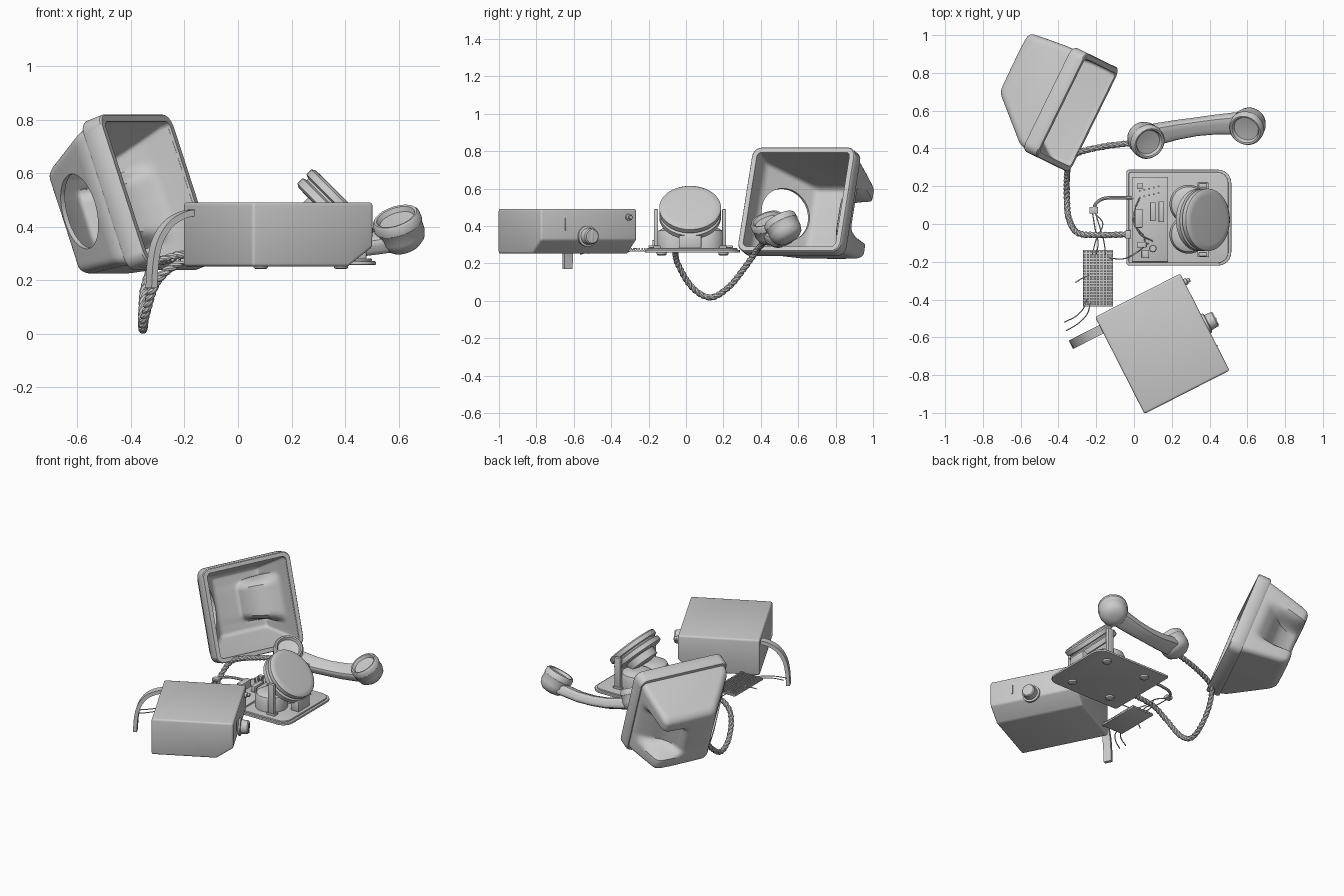
import bpy, bmesh
from math import sin, cos, pi, radians
from mathutils import Vector as V, Matrix as M

if "Cube" in bpy.data.objects:
    bpy.data.objects.remove(bpy.data.objects["Cube"])


def frame(o, x, z):
    x, z = V(x).normalized(), V(z).normalized()
    y = z.cross(x).normalized()
    z = x.cross(y)
    return M.Translation(V(o)) @ M((x, y, z)).transposed().to_4x4()


def add(name, bm, mat=M(), bevel=0, seg=3):
    bmesh.ops.recalc_face_normals(bm, faces=bm.faces)
    me = bpy.data.meshes.new(name)
    bm.to_mesh(me)
    bm.free()
    o = bpy.data.objects.new(name, me)
    bpy.context.collection.objects.link(o)
    o.matrix_world = mat
    if bevel:
        m = o.modifiers.new("bevel", 'BEVEL')
        m.width, m.segments, m.limit_method, m.angle_limit = bevel, seg, 'ANGLE', radians(25)
        bake(o)
    return o


def bake(o):
    bpy.context.view_layer.update()
    dg = bpy.context.evaluated_depsgraph_get()
    me = bpy.data.meshes.new_from_object(o.evaluated_get(dg))
    o.modifiers.clear()
    o.data = me


def box(name, c, s, mat=M(), bevel=0.004):
    bm = bmesh.new()
    bmesh.ops.create_cube(bm, size=1, matrix=M.Translation(V(c)) @ M.Diagonal((*s, 1)))
    return add(name, bm, mat, bevel, 2)


def loft(name, rings, mat=M(), caps=True, bevel=0):
    bm = bmesh.new()
    rs = [[bm.verts.new(p) for p in r] for r in rings]
    n = len(rs[0])
    for a, b in zip(rs, rs[1:] + ([] if caps else rs[:1])):
        for i in range(n):
            bm.faces.new((a[i], a[(i + 1) % n], b[(i + 1) % n], b[i]))
    if caps:
        bm.faces.new(rs[0])
        bm.faces.new(rs[-1])
    return add(name, bm, mat, bevel)


def prism(name, pts, h, mat=M(), bevel=0):
    return loft(name, [[(x, y, z) for x, y in pts] for z in (0, h)], mat, True, bevel)


def lathe(name, prof, mat=M(), n=48):
    return loft(name, [[(r * cos(2 * pi * i / n), r * sin(2 * pi * i / n), z) for i in range(n)]
                       for r, z in prof], mat)


def spline(pts, k=8):
    p = [V(q) for q in pts]
    p = [2 * p[0] - p[1]] + p + [2 * p[-1] - p[-2]]
    out = []
    for a, b, c, d in zip(p, p[1:], p[2:], p[3:]):
        for t in [i / k for i in range(k)]:
            out.append(0.5 * (2 * b + (c - a) * t + (2 * a - 5 * b + 4 * c - d) * t * t
                              + (3 * b - a - 3 * c + d) * t ** 3))
    return out + [p[-2]]


def tangent(p, i):
    return (p[min(i + 1, len(p) - 1)] - p[max(i - 1, 0)]).normalized()


def tube(name, pts, r, k=8, n=8):
    p = spline(pts, k) if k else pts
    side, rings = None, []
    for i, q in enumerate(p):
        t = tangent(p, i)
        side = t.orthogonal() if side is None else side
        side = (side - t * side.dot(t)).normalized()
        up = t.cross(side)
        rings.append([q + r * (cos(2 * pi * j / n) * side + sin(2 * pi * j / n) * up) for j in range(n)])
    return loft(name, rings)


# Equipment box: bevelled prism with a chamfered lower edge
u, v = V((cos(radians(27)), sin(radians(27)), 0)), V((-sin(radians(27)), cos(radians(27)), 0))
oc = V((0.15, -0.634, 0))
prism("equipment_box", [(-.253, .252), (.15, .252), (.253, .325), (.253, .492), (-.253, .492)], .576,
      frame(oc + v * .288, u, -v), .012)
face = lambda vv, z: frame(oc + u * .251 + v * vv + V((0, 0, z)), v, u)
lathe("knob", [(.056, 0), (.056, .012), (.045, .016), (.042, .055), (.036, .062)], face(-.01, .345), 32)
box("knob_pointer", (0, 0, .06), (.012, .075, .01), face(-.01, .345), .003)
lathe("button", [(.018, 0), (.018, .015), (.012, .018), (.012, .03), (.009, .034)], face(.237, .447), 20)
box("slot_plate", (0, 0, .002), (.008, .065, .008), face(-.14, .41), .002)

# Carrying strap, bent downwards
path = spline([(-.235, 0, .455), (-.29, 0, .445), (-.35, 0, .412), (-.395, 0, .35), (-.415, 0, .27), (-.422, 0, .172)], 5)
rings = []
for i, q in enumerate(path):
    t = tangent(path, i)
    nn, w = V((-t.z, 0, t.x)) * .012, V((0, .025, 0))
    rings.append([q + nn + w, q + nn - w, q - nn - w, q - nn + w])
loft("carry_strap", rings, frame(oc + v * .215, u, (0, 0, 1)))


# Rounded rectangle outline, radius r on the +x corners and s on the -x corners
def plate(x0, x1, y0, y1, r, s):
    pts = []
    for ox, oy, rr, a in ((x1 - r, y1 - r, r, 0), (x0 + s, y1 - s, s, 90), (x0 + s, y0 + s, s, 180), (x1 - r, y0 + r, r, 270)):
        pts += [(ox + rr * cos(radians(a + k * 15)), oy + rr * sin(radians(a + k * 15))) for k in range(7)]
    return pts


# Base plate with rounded front corners and feet
prism("base_plate", plate(-.04, .515, -.22, .288, .07, .015), .014, M.Translation((0, 0, .258)), .003)
prism("base_step", plate(-.028, .5, -.207, .275, .06, .01), .012, M.Translation((0, 0, .27)), .003)
for i, (x, y) in enumerate([(x, y) for x in (.085, .385) for y in (-.13, .2)]):
    lathe(f"foot_{i}", [(.02, .243), (.026, .247), (.028, .262)], M.Translation((x, y, 0)), 24)

# Dial unit, bells and supports
dial = frame((.398, .022, .505), (0, 1, 0), (1, 0, 1))
lathe("dial", [(.13, 0), (.154, -.002), (.165, -.01), (.165, -.036), (.15, -.042), (.15, -.05), (.165, -.056),
               (.165, -.084), (.15, -.092), (.1, -.094), (.1, -.14), (.06, -.15)], dial, 64)
for s in (-1, 1):
    lathe(f"bell_{s}", [(.1, .28), (.102, .35), (.092, .375), (.065, .39), (.03, .393)],
          M.Translation((.29, .025 + s * .08, 0)))
    box(f"dial_post_{s}", (.365, .022 + s * .182, .385), (.045, .022, .21))
    box(f"post_foot_{s}", (.365, .022 + s * .177, .288), (.06, .04, .014))
box("front_bracket", (.45, .022, .315), (.06, .12, .07), bevel=.006)

# Circuit board and components
box("circuit_board", (.085, .025, .29), (.19, .45, .012), bevel=.002)
for i, (x, y, sx, sy, sz) in enumerate([(.1, .065, .03, .1, .04), (.145, .065, .03, .11, .04), (.025, .03, .04, .1, .05),
                                        (.04, -.11, .05, .03, .03), (.06, -.16, .04, .04, .03), (.03, .2, .03, .03, .025)]):
    box(f"component_{i}", (x, y, .295 + sz / 2), (sx, sy, sz))
lathe("capacitor", [(.02, .295), (.02, .335), (.016, .338)], M.Translation((.1, -.13, 0)), 24)
for i in range(10):
    x, y = .03 + .025 * (i % 5), .14 + .035 * (i // 5) + .006 * (i % 5)
    lathe(f"pin_{i}", [(.005, .295), (.005, .325)], M.Translation((x, y, 0)), 8)

# Perforated board with solder pads
box("loose_board", (-.19, -.287, .268), (.16, .3, .01), bevel=.001)
bm = bmesh.new()
for i in range(180):
    bmesh.ops.create_cube(bm, size=1, matrix=M.Translation((-.262 + .018 * (i % 9), -.425 + .0146 * (i // 9), .276))
                          @ M.Diagonal((.012, .008, .012, 1)))
add("solder_pads", bm)

# Handset: two cups joined by a bowed grip
hs = frame((.335, .462, .438), (.99, .135, 0), (.057, -.42, .905))
cup = [(.03, -.022), (.066, -.018), (.074, 0), (.083, .002), (.091, -.008), (.093, -.036), (.089, -.042),
       (.089, -.08), (.08, -.11), (.058, -.13), (.025, -.138)]
for s in (-1, 1):
    lathe(f"handset_cup_{s}", cup, hs @ M.Translation((s * .256, 0, 0)) @ M.Rotation(radians(-20 * s), 4, 'Y'))
rings = []
for x, z, ry, rz in ((-.28, -.085, .058, .04), (-.2, -.102, .056, .036), (-.1, -.12, .05, .034), (0, -.125, .047, .033),
                     (.1, -.12, .05, .034), (.2, -.102, .056, .036), (.28, -.085, .058, .04)):
    ring = []
    for k in range(24):
        c, s = cos(2 * pi * k / 24), sin(2 * pi * k / 24)
        f = (c ** 4 + s ** 4) ** -.25
        ring.append((x, ry * c * f, z + rz * s * f))
    rings.append(ring)
loft("handset_grip", rings, hs)

# Twisted cord: two strands wound around a hanging path
cord = spline([(-.03, -.055, .29), (-.2, -.058, .272), (-.3, -.045, .2), (-.345, .03, .075), (-.355, .13, .018),
               (-.356, .23, .075), (-.346, .315, .18), (-.3, .375, .265), (-.15, .412, .31), (.02, .432, .345)], 26)
for k in (0, 1):
    pts, ang = [], k * pi
    for i, q in enumerate(cord):
        t = tangent(cord, i)
        a = t.cross(V((0, 1, -.2))).normalized()
        ang += (q - cord[max(i - 1, 0)]).length * 2 * pi / .055
        pts.append(q + .0055 * (cos(ang) * a + sin(ang) * t.cross(a)))
    tube(f"cord_strand_{k}", pts, .012, 0, 8)
box("cord_clamp", (-.03, -.055, .29), (.03, .045, .035))

# Lead and loose wires
tube("lead", [(0, .137, .29), (-.08, .14, .288), (-.16, .135, .282), (-.2, .11, .278), (-.212, .08, .275)], .009)
box("lead_plug", (-.213, .073, .275), (.045, .035, .022))
for i, w in enumerate([
        [(-.205, .06, .275), (-.18, -.02, .29), (-.16, -.09, .27), (-.15, -.16, .282)],
        [(-.22, .06, .275), (-.205, -.03, .265), (-.19, -.1, .28), (-.2, -.16, .282)],
        [(-.21, .06, .278), (-.165, .0, .275), (-.2, -.08, .265), (-.22, -.16, .282)],
        [(-.13, -.18, .28), (-.06, -.185, .285), (0, -.16, .3), (.08, -.1, .31)],
        [(.01, .1, .3), (.0, 0, .32), (.05, -.06, .31), (.06, -.12, .31)],
        [(.03, .14, .32), (.0, .05, .33), (.03, -.05, .32), (.1, -.09, .3)],
        [(-.24, -.27, .28), (-.28, -.29, .272), (-.31, -.31, .262)],
        [(-.25, -.4, .28), (-.27, -.45, .27), (-.31, -.49, .265), (-.37, -.52, .255)],
        [(-.23, -.42, .28), (-.25, -.48, .268), (-.3, -.53, .26), (-.36, -.565, .25)]]):
    tube(f"wire_{i}", w, .0032, 6, 6)


# Profile with every inner corner rounded off
def fillet(pts, cut=.035, k=5):
    p = [V(q) for q in pts]
    out = [p[0]]
    for a, b, c in zip(p, p[1:], p[2:]):
        s = b + (a - b).normalized() * min(cut, .45 * (a - b).length)
        e = b + (c - b).normalized() * min(cut, .45 * (c - b).length)
        out += [(1 - t) ** 2 * s + 2 * t * (1 - t) * b + t * t * e for t in [j / k for j in range(k + 1)]]
    return out + [p[-1]]


# Housing: profile lofted across its width, rounded at the ends, hand scoop at the back
hf = frame((-.297, .591, .543), (.44, .9, 0), (.844, -.414, .339))
outer = [(-.295, .01), (-.295, .12), (-.085, .382), (.1, .385), (.18, .385), (.265, .38), (.278, .26), (.29, .13), (.29, .01)]
scoop = [(-.295, .01), (-.295, .12), (-.085, .382), (.1, .38), (.12, .315), (.16, .245), (.23, .2), (.29, .13), (.29, .01)]
half = [(k / 14, 0) for k in range(14)] + [(1, radians(a)) for a in (0, 18, 36, 54, 72, 90)]
bm = bmesh.new()
rows = []
for sg, (s, a) in [(-1, h) for h in half[:0:-1]] + [(1, h) for h in half]:
    f = min(max((.74 - s) / .3, 0), 1)
    f = f * f * (3 - 2 * f)
    prof = fillet([V(p).lerp(V(q), f) for p, q in zip(outer, scoop)])
    ins, R = 1 - .035 * (1 - cos(a)) / .29, .035
    rows.append([bm.verts.new((e * ins, sg * (s * (.29 - .22 * d * ins - R) + R * sin(a)), -d * ins)) for e, d in prof])
for a, b in zip(rows, rows[1:]):
    for i in range(len(a) - 1):
        bm.faces.new((a[i], a[i + 1], b[i + 1], b[i]))
bm.faces.new(rows[0])
bm.faces.new(rows[-1])
# make the open shell face outwards before thickening
housing = add("housing", bm, hf)
top = max(housing.data.polygons, key=lambda p: p.center.y)
if top.normal.y < 0:
    housing.data.flip_normals()
m = housing.modifiers.new("shell", 'SOLIDIFY')
m.thickness, m.offset = .018, -1
bake(housing)

# Thicker band around the housing opening
loops = [(.302, .292, 0, .05), (.306, .296, -.006, .05), (.306, .296, -.074, .05), (.298, .29, -.086, .045),
         (.275, .267, -.086, .025), (.275, .267, 0, .025)]
loft("housing_rim", [[(x - .002, y, z) for x, y in plate(-a, a, -b, b, r, r)] for a, b, z, r in loops], hf, False)

# Dial opening cut through the sloping face
cutter = lathe("dial_cutter", [(.143, -.06), (.143, .08)], hf @ frame((-.19, 0, -.251), (0, 1, 0), (-.262, 0, -.21)), 64)
cutter.hide_render = True
m = housing.modifiers.new("dial_opening", 'BOOLEAN')
m.operation, m.object, m.solver = 'DIFFERENCE', cutter, 'EXACT'
bake(housing)
bpy.data.objects.remove(cutter)

# Smooth shading with crisp edges
bpy.ops.object.select_all(action='SELECT')
bpy.context.view_layer.objects.active = housing
bpy.ops.object.shade_smooth_by_angle(angle=radians(35))
